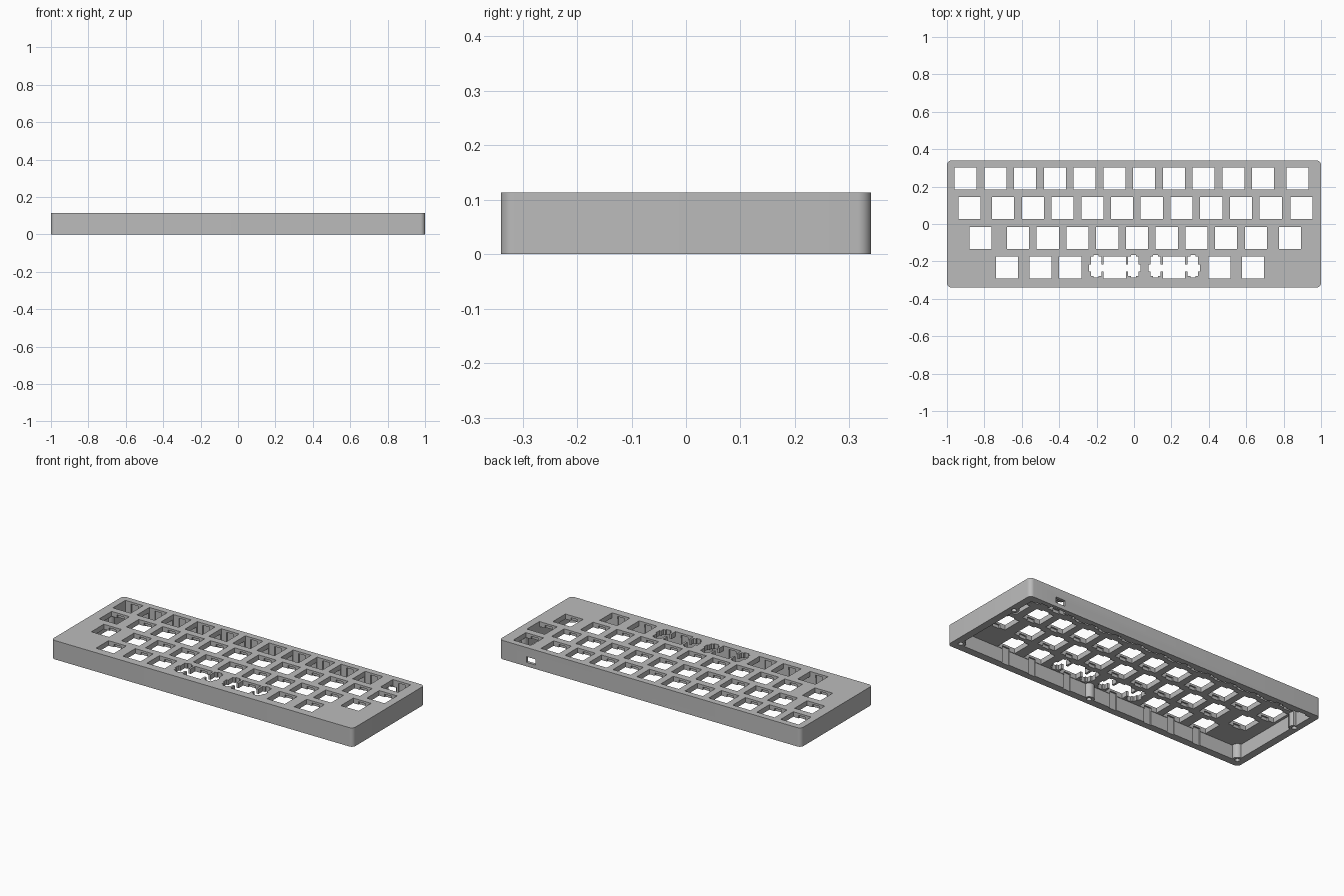
import bpy
import bmesh
import math
from mathutils import Matrix

HEIGHT = 0.113
PLATE_BOTTOM = 0.083
PITCH = 0.159
KEY = 0.118

cube = bpy.data.objects.get("Cube")
if cube:
    bpy.data.objects.remove(cube, do_unlink=True)

grey = bpy.data.materials.new("case grey")
grey.use_nodes = True
grey.diffuse_color = (0.5, 0.5, 0.5, 1)
grey.node_tree.nodes["Principled BSDF"].inputs["Base Color"].default_value = grey.diffuse_color


def make_object(name, bm):
    mesh = bpy.data.meshes.new(name)
    bm.to_mesh(mesh)
    bm.free()
    mesh.materials.append(grey)
    obj = bpy.data.objects.new(name, mesh)
    bpy.context.collection.objects.link(obj)
    return obj


def boxes(name, items):
    """Each item is (x, y, width, depth, z_low, z_high)."""
    bm = bmesh.new()
    for x, y, w, d, low, high in items:
        place = Matrix.Translation((x, y, (low + high) / 2))
        bmesh.ops.create_cube(bm, size=1, matrix=place @ Matrix.Diagonal((w, d, high - low, 1)))
    return make_object(name, bm)


def cylinders(name, points, radius, low, high):
    bm = bmesh.new()
    for x, y in points:
        bmesh.ops.create_cone(bm, cap_ends=True, segments=24, radius1=radius, radius2=radius,
                              depth=high - low,
                              matrix=Matrix.Translation((x, y, (low + high) / 2)))
    return make_object(name, bm)


def rounded_block(name, x_half, y_half, radius, low, high):
    bm = bmesh.new()
    ring = []
    for i, (sx, sy) in enumerate([(1, 1), (-1, 1), (-1, -1), (1, -1)]):
        for k in range(9):
            a = math.pi / 2 * (i + k / 8)
            ring.append(bm.verts.new((sx * (x_half - radius) + radius * math.cos(a),
                                      sy * (y_half - radius) + radius * math.sin(a), low)))
    base = bm.faces.new(ring)
    top = bmesh.ops.extrude_face_region(bm, geom=[base])["geom"]
    for v in top:
        if isinstance(v, bmesh.types.BMVert):
            v.co.z = high
    bmesh.ops.recalc_face_normals(bm, faces=bm.faces)
    return make_object(name, bm)


# Outer shell
case = rounded_block("keyboard_case", 1, 0.34, 0.025, 0, HEIGHT)
helpers = []


def combine(tool, operation="DIFFERENCE"):
    mod = case.modifiers.new(tool.name, "BOOLEAN")
    mod.operation = operation
    mod.solver = "EXACT"
    mod.object = tool
    tool.hide_render = True
    helpers.append(tool)


# Hollow underside and screw bosses
combine(rounded_block("cavity", 0.955, 0.295, 0.01, -0.05, PLATE_BOTTOM))
screws = [(s * x, y) for s in (-1, 1) for x, y in ((0.953, -0.287), (0.965, 0.165))]
screws.append((0.058, -0.3))
combine(cylinders("bosses", screws, 0.029, 0, PLATE_BOTTOM + 0.01), "UNION")
combine(cylinders("screw_holes", screws, 0.014, -0.05, 0.07))

# Switch layout: row y, then (first x, count) runs of evenly spaced keys
rows = [
    (0.244, [(-0.9, 11), (0.874, 1)]),
    (0.085, [(-0.88, 1), (-0.7, 10), (0.895, 1)]),
    (-0.075, [(-0.82, 1), (-0.62, 9), (0.835, 1)]),
    (-0.233, [(-0.678, 1), (-0.5, 2), (-0.103, 1), (0.215, 1), (0.456, 1), (0.636, 1)]),
]
keys = [(x + i * PITCH, y) for y, runs in rows for x, n in runs for i in range(n)]
combine(boxes("switch_holes", [(x, y, KEY, KEY, -0.06, 0.2) for x, y in keys]))
combine(boxes("clip_notches", [(x, y, 0.046, KEY + 0.018, -0.07, HEIGHT - 0.0125)
                               for x, y in keys]))

# Stabiliser cutouts beside the two wide keys
wide = (-0.103, 0.215)
stems = [x + s * 0.1 for x in wide for s in (-1, 1)]
combine(boxes("stabiliser_housings", [(x, -0.225, 0.056, 0.104, -0.08, 0.21) for x in stems]))
combine(boxes("stabiliser_tabs", [(x, -0.226, 0.028, 0.122, -0.09, 0.22) for x in stems]))
combine(boxes("stabiliser_slots", [(x, -0.235, 0.276, 0.036, -0.1, 0.23) for x in wide]))

# Cable port in the back wall, with a pocket behind it
combine(boxes("port_pocket", [(0.79, 0.298, 0.1, 0.05, -0.11, 0.07)]))
combine(boxes("port_hole", [(0.79, 0.33, 0.062, 0.1, 0.024, 0.058)]))

# Bake the cuts and drop the helpers
bpy.context.view_layer.update()
graph = bpy.context.evaluated_depsgraph_get()
baked = bpy.data.meshes.new_from_object(case.evaluated_get(graph))
case.modifiers.clear()
case.data = baked
baked.materials.clear()
baked.materials.append(grey)
for poly in baked.polygons:
    poly.material_index = 0
for tool in helpers:
    bpy.data.objects.remove(tool, do_unlink=True)

# Smooth corners, crisp edges
bpy.ops.object.select_all(action="DESELECT")
case.select_set(True)
bpy.context.view_layer.objects.active = case
bpy.ops.object.shade_smooth_by_angle(angle=math.radians(30))
